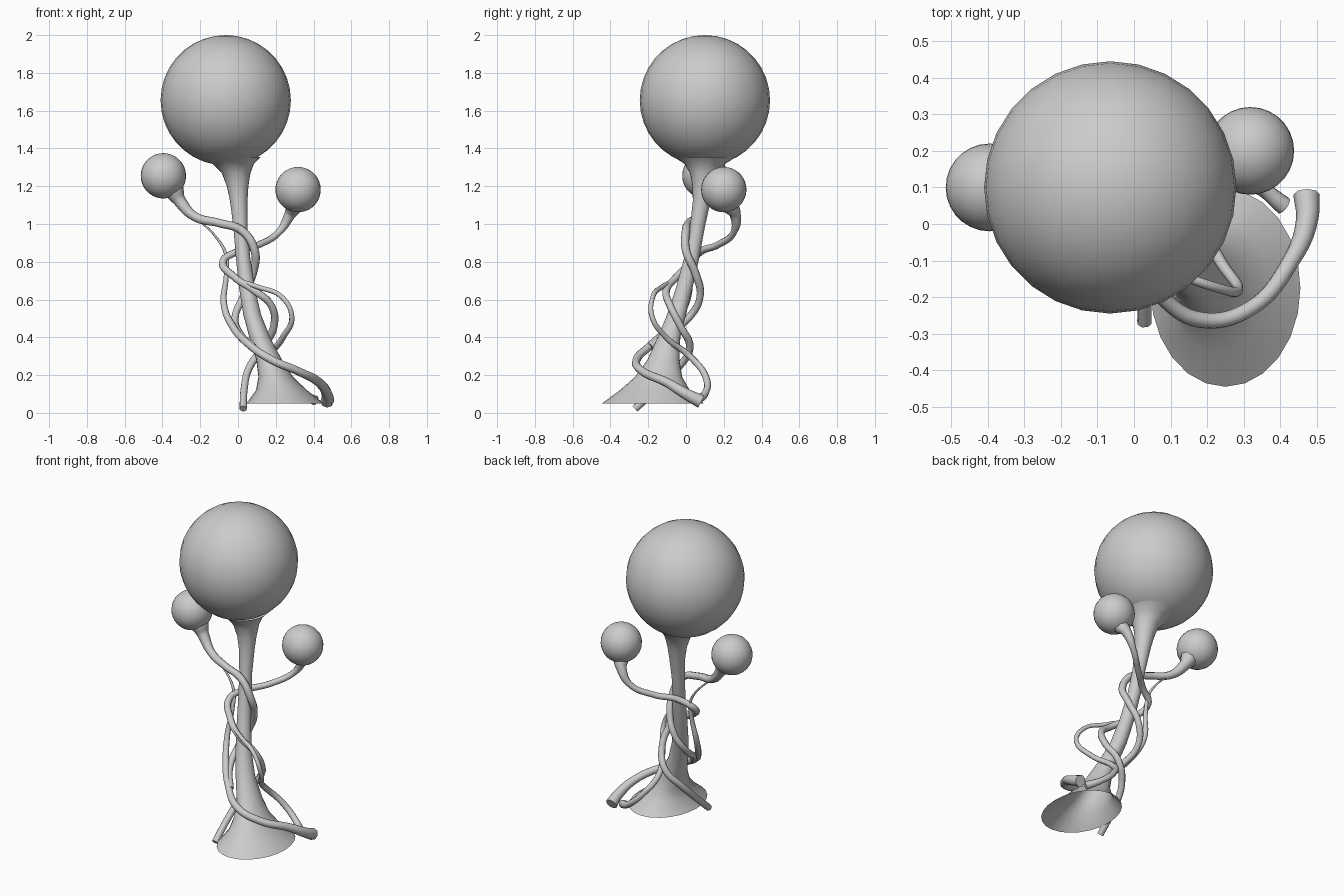
import bpy, bmesh, math


def ball(name, center, radius):
    bpy.ops.mesh.primitive_uv_sphere_add(segments=28, ring_count=18, radius=radius, location=center)
    ob = bpy.context.object
    ob.name = name
    bpy.ops.object.shade_smooth()


def vine(name, points):
    """Tapered tube through points of (x, y, z, radius)."""
    cu = bpy.data.curves.new(name, 'CURVE')
    cu.dimensions = '3D'
    cu.bevel_depth = 1.0
    cu.bevel_resolution = 2
    cu.resolution_u = 8
    cu.use_fill_caps = True
    sp = cu.splines.new('BEZIER')
    sp.bezier_points.add(len(points) - 1)
    for bp, (x, y, z, r) in zip(sp.bezier_points, points):
        bp.co = (x, y, z)
        bp.radius = r
        bp.handle_left_type = bp.handle_right_type = 'AUTO'
    ob = bpy.data.objects.new(name, cu)
    bpy.context.collection.objects.link(ob)


def loft(name, rings, sides=24):
    """Open skin over elliptical rings of (x, y, z, rx, ry)."""
    bm = bmesh.new()
    prev = None
    for x, y, z, rx, ry in rings:
        ring = [bm.verts.new((x + rx * math.cos(i * math.tau / sides),
                              y + ry * math.sin(i * math.tau / sides), z)) for i in range(sides)]
        if prev:
            for i in range(sides):
                j = (i + 1) % sides
                bm.faces.new((prev[i], prev[j], ring[j], ring[i]))
        prev = ring
    me = bpy.data.meshes.new(name)
    bm.to_mesh(me)
    bm.free()
    for p in me.polygons:
        p.use_smooth = True
    ob = bpy.data.objects.new(name, me)
    bpy.context.collection.objects.link(ob)


# Round crowns
ball("large_crown", (-0.065, 0.10, 1.655), 0.345)
ball("left_crown", (-0.395, 0.10, 1.255), 0.12)
ball("right_crown", (0.318, 0.20, 1.182), 0.12)

# Leaning trunk with flared foot and flared neck
loft("trunk", [
    (0.25, -0.175, 0.05, 0.205, 0.27),
    (0.23, -0.165, 0.12, 0.135, 0.185),
    (0.20, -0.145, 0.19, 0.092, 0.125),
    (0.165, -0.12, 0.28, 0.068, 0.085),
    (0.115, -0.09, 0.40, 0.055, 0.06),
    (0.075, -0.05, 0.52, 0.047, 0.05),
    (0.048, -0.01, 0.66, 0.042, 0.044),
    (0.027, 0.03, 0.82, 0.038, 0.04),
    (0.013, 0.06, 0.98, 0.037, 0.039),
    (0.004, 0.083, 1.12, 0.046, 0.047),
    (-0.002, 0.092, 1.20, 0.057, 0.057),
    (-0.010, 0.097, 1.27, 0.076, 0.076),
    (-0.025, 0.10, 1.32, 0.110, 0.110),
    (-0.045, 0.10, 1.355, 0.165, 0.165)])

# Vine from the left crown, round the trunk, joining the long root
vine("left_vine", [
    (-0.34, 0.095, 1.18, 0.055), (-0.31, 0.09, 1.125, 0.034), (-0.23, 0.06, 1.04, 0.024),
    (-0.10, 0.015, 1.005, 0.022), (0.02, 0.0, 0.965, 0.022), (0.088, 0.0, 0.86, 0.022),
    (0.08, 0.05, 0.74, 0.021), (0.03, 0.075, 0.62, 0.02), (-0.015, 0.02, 0.51, 0.02),
    (0.01, -0.10, 0.42, 0.02), (0.08, -0.19, 0.35, 0.02)])

# Vine from the right crown to the front left foot
vine("right_vine", [
    (0.30, 0.23, 1.10, 0.05), (0.275, 0.26, 1.05, 0.03), (0.22, 0.255, 0.96, 0.018),
    (0.11, 0.17, 0.89, 0.018), (0.0, 0.08, 0.855, 0.019), (-0.08, 0.03, 0.80, 0.02),
    (-0.02, -0.05, 0.72, 0.02), (0.09, -0.105, 0.645, 0.02), (0.175, -0.085, 0.57, 0.02),
    (0.19, -0.03, 0.46, 0.02), (0.135, 0.02, 0.35, 0.02), (0.06, -0.04, 0.24, 0.02),
    (0.032, -0.16, 0.12, 0.02), (0.028, -0.27, 0.022, 0.02)])

# Thin tendril that thickens into the long root at the right
vine("long_root", [
    (-0.20, 0.05, 1.015, 0.005), (-0.12, 0.06, 0.935, 0.006), (-0.065, 0.05, 0.84, 0.009),
    (-0.062, 0.03, 0.73, 0.013), (-0.075, 0.0, 0.58, 0.017), (-0.03, -0.08, 0.46, 0.02),
    (0.06, -0.185, 0.36, 0.021), (0.18, -0.262, 0.28, 0.022), (0.32, -0.23, 0.22, 0.022),
    (0.43, -0.10, 0.16, 0.024), (0.473, 0.01, 0.095, 0.03), (0.472, 0.08, 0.06, 0.036)])

# Side loop branching off and ending at the back right foot
vine("side_loop", [
    (0.0, -0.07, 0.70, 0.013), (0.11, -0.13, 0.665, 0.013), (0.23, -0.175, 0.615, 0.013),
    (0.285, -0.18, 0.51, 0.014), (0.235, -0.10, 0.395, 0.016), (0.18, 0.02, 0.30, 0.018),
    (0.24, 0.105, 0.19, 0.018), (0.34, 0.10, 0.10, 0.019), (0.41, 0.05, 0.065, 0.026)])
